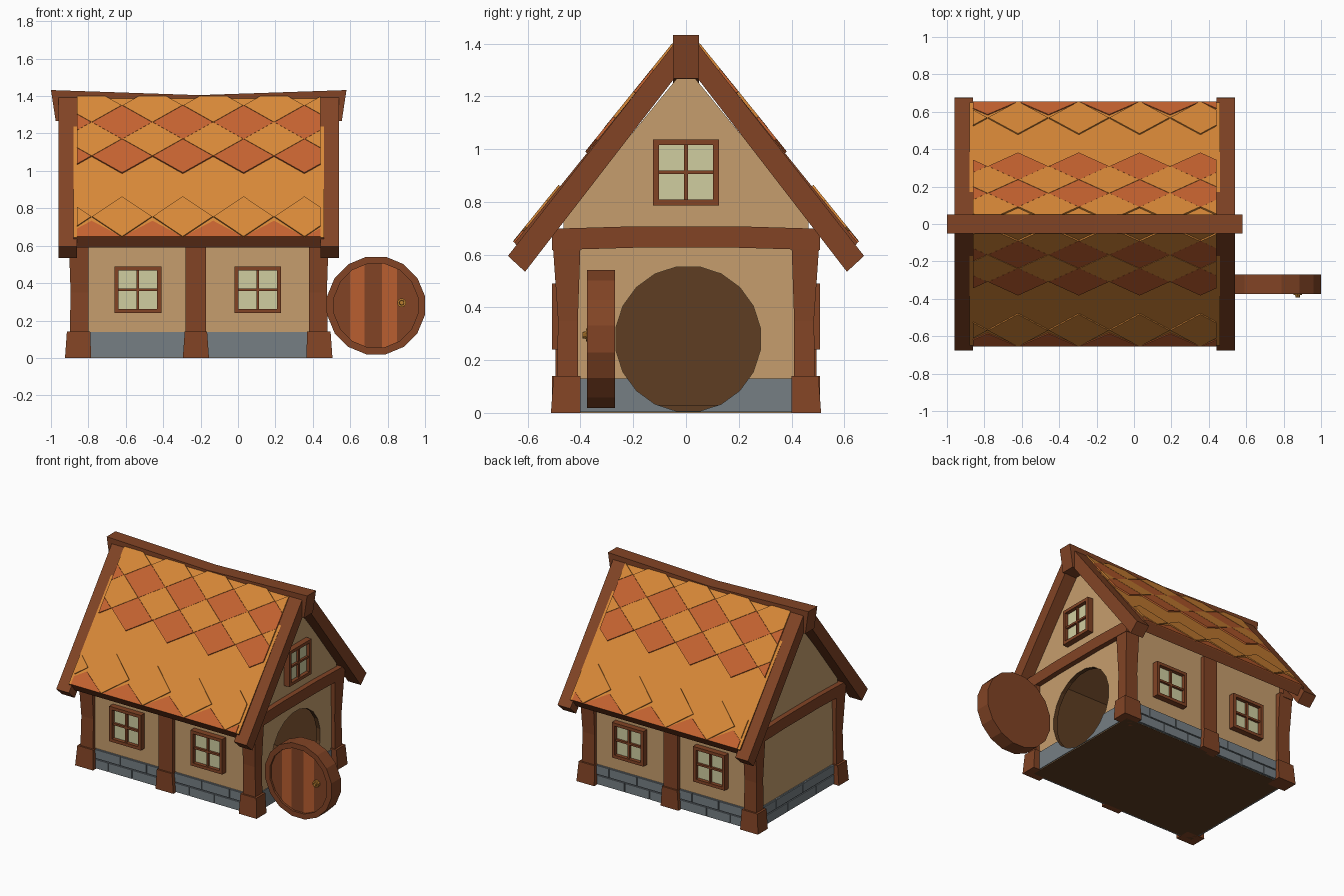
import bpy, bmesh, math
from mathutils import Vector

if "Cube" in bpy.data.objects:
    bpy.data.objects.remove(bpy.data.objects["Cube"])


def material(name, rgb):
    lin = [((c / 255 + 0.055) / 1.055) ** 2.4 for c in rgb] + [1]
    m = bpy.data.materials.new(name)
    m.use_nodes = True
    m.diffuse_color = lin
    m.node_tree.nodes["Principled BSDF"].inputs["Base Color"].default_value = lin
    return m


wood = material("timber brown", (130, 68, 37))
plaster = material("tan plaster", (198, 158, 109))
stone = material("grey stone", (118, 127, 132))
glass = material("pale window", (208, 206, 160))
orange = material("orange tile", (217, 137, 56))
red = material("red tile", (198, 99, 48))
plank = material("door plank", (186, 94, 48))
dark = material("dark interior", (94, 61, 34))
gold = material("brass", (186, 126, 48))

MID = -0.21                     # middle of the house along x
TILE_X = (-0.86, 0.44)
EAVE_Y, EAVE_Z, SLOPE = 0.65, 0.645, 1.238


def finish(name, bm, *mats):
    bmesh.ops.recalc_face_normals(bm, faces=bm.faces)
    me = bpy.data.meshes.new(name)
    bm.to_mesh(me)
    bm.free()
    for m in mats:
        me.materials.append(m)
    ob = bpy.data.objects.new(name, me)
    bpy.context.collection.objects.link(ob)
    return ob


def loft(bm, sections):
    """Skin matching closed sections and cap both ends."""
    rings = [[bm.verts.new(p) for p in s] for s in sections]
    for a, b in zip(rings, rings[1:]):
        for i in range(len(a)):
            j = (i + 1) % len(a)
            bm.faces.new((a[i], a[j], b[j], b[i]))
    bm.faces.new(rings[0])
    bm.faces.new(rings[-1])


def rect(x0, x1, y0, y1, z):
    return [(x0, y0, z), (x1, y0, z), (x1, y1, z), (x0, y1, z)]


def add_box(bm, x0, x1, y0, y1, z0, z1):
    loft(bm, [rect(x0, x1, y0, y1, z0), rect(x0, x1, y0, y1, z1)])


def box(name, mat, *dims):
    bm = bmesh.new()
    add_box(bm, *dims)
    return finish(name, bm, mat)


def prism(name, mat, half, x0, x1):
    """Extrude a (y, z) half outline, mirrored in y, along x."""
    full = half + [(-y, z) for y, z in reversed(half) if y > 0]
    bm = bmesh.new()
    loft(bm, [[(x, y, z) for y, z in full] for x in (x0, x1)])
    return finish(name, bm, mat)


def disc(x, y, z, r, n, axis):
    pts = []
    for i in range(n):
        a = math.tau * (i + 0.5) / n
        c, s = r * math.cos(a), r * math.sin(a)
        pts.append((x, y + c, z + s) if axis == "x" else (x + c, y, z + s))
    return pts


def cut(ob, cutter):
    mod = ob.modifiers.new("cut", "BOOLEAN")
    mod.operation, mod.solver, mod.object = "DIFFERENCE", "EXACT", cutter
    mod.material_mode = "TRANSFER"
    bpy.context.view_layer.objects.active = ob
    bpy.ops.object.modifier_apply(modifier=mod.name)


# Hollow walls with a round doorway
walls = prism("walls", plaster, [(0.465, 0), (0.465, 0.74), (0, 1.31)], -0.87, 0.45)
room = prism("room_cutter", dark, [(0.43, 0.03), (0.43, 0.71), (0, 1.25)], -0.84, 0.42)
bm = bmesh.new()
loft(bm, [disc(x, 0.008, 0.28, 0.277, 20, "x") for x in (0.3, 0.6)])
doorway = finish("doorway_cutter", bm, dark)
door_base = box("door_end_stone", stone, 0.44, 0.456, -0.42, 0.42, 0.004, 0.13)
cut(walls, room)
cut(walls, doorway)
cut(door_base, doorway)
for cutter in (room, doorway):
    bpy.data.objects.remove(cutter)
# Dark underside
names = [m.name if m else "" for m in walls.data.materials]
for p in walls.data.polygons:
    if p.normal.z < -0.9 and p.center.z < 0.005:
        p.material_index = names.index(dark.name)

# Stone footing in two staggered courses
bm = bmesh.new()
for s in (-1, 1):
    for x0, x1 in ((-0.80, -0.28), (-0.17, 0.38)):
        y = sorted((s * 0.44, s * 0.472))
        add_box(bm, x0, x1, *y, 0.002, 0.138)
        y = sorted((s * 0.46, s * 0.48))
        for row, joints in enumerate(((0, 0.22, 0.58, 1), (0, 0.4, 0.8, 1))):
            for a, b in zip(joints, joints[1:]):
                w = x1 - x0
                add_box(bm, x0 + a * w + 0.003, x0 + b * w - 0.003, *y,
                        0.004 + row * 0.07, 0.066 + row * 0.07)
for row, joints in enumerate(((-0.41, -0.2, 0.12, 0.41), (-0.41, -0.05, 0.25, 0.41))):
    for a, b in zip(joints, joints[1:]):
        add_box(bm, -0.885, -0.86, a + 0.003, b - 0.003,
                0.004 + row * 0.07, 0.066 + row * 0.07)
add_box(bm, -0.877, -0.86, -0.42, 0.42, 0.002, 0.138)
finish("stone_footing", bm, stone)

# Corner posts, flared at the head, with wider feet
for sx, end in ((-1, "back"), (1, "door")):
    for sy, side in ((-1, "front"), (1, "rear")):
        def post_ring(out_x, in_x, out_y, in_y, z):
            xs = sorted((MID + sx * out_x, MID + sx * in_x))
            ys = sorted((sy * out_y, sy * in_y))
            return rect(*xs, *ys, z)
        bm = bmesh.new()
        loft(bm, [post_ring(0.69, 0.59, 0.49, 0.41, 0.1),
                  post_ring(0.685, 0.59, 0.485, 0.41, 0.35),
                  post_ring(0.695, 0.59, 0.505, 0.40, 0.64)])
        loft(bm, [post_ring(0.715, 0.575, 0.512, 0.40, 0),
                  post_ring(0.705, 0.58, 0.502, 0.40, 0.14)])
        finish(f"{end}_{side}_post", bm, wood)

# Middle posts of the long walls
for s in (-1, 1):
    bm = bmesh.new()
    ys = sorted((s * 0.44, s * 0.495))
    add_box(bm, -0.28, -0.17, *ys, 0.1, 0.68)
    ys = sorted((s * 0.44, s * 0.507))
    loft(bm, [rect(-0.295, -0.155, *ys, 0), rect(-0.285, -0.165, *ys, 0.14)])
    finish("front_middle_post" if s < 0 else "rear_middle_post", bm, wood)

# Arched tie beams on both gables
for x0, x1, end in ((0.41, 0.487, "door"), (-0.907, -0.83, "back")):
    bm = bmesh.new()
    loft(bm, [[(x0, y, 0.617 + d), (x1, y, 0.617 + d), (x1, y, 0.698 + d), (x0, y, 0.698 + d)]
              for y, d in ((-0.507, 0), (-0.2, 0.009), (0.2, 0.009), (0.507, 0))])
    finish(f"{end}_tie_beam", bm, wood)


# Windows: u runs along the wall, depth runs outward
def window(name, place, u, z, half=0.125):
    frame, panes = bmesh.new(), bmesh.new()
    t, m = 0.022, 0.007
    bars = [(-half, half, half - t, half), (-half, half, -half, t - half),
            (-half, t - half, -half, half), (half - t, half, -half, half)]
    for a, b, c, d in bars:
        add_box(frame, *place(u + a, u + b, 0.042), z + c, z + d)
    add_box(frame, *place(u - m, u + m, 0.032), z - half + t, z + half - t)
    add_box(frame, *place(u - half + t, u + half - t, 0.032), z - m, z + m)
    add_box(panes, *place(u - half + t, u + half - t, 0.016), z - half + t, z + half - t)
    finish(name + "_frame", frame, wood)
    finish(name + "_panes", panes, glass)


for i, u in enumerate((-0.535, 0.105), 1):
    window(f"front_window_{i}", lambda a, b, d: (a, b, -0.465 - d, -0.46), u, 0.365)
    window(f"rear_window_{i}", lambda a, b, d: (a, b, 0.46, 0.465 + d), u, 0.365)
window("gable_window", lambda a, b, d: (0.445, 0.45 + d, a, b), 0, 0.912)

# Roof slab: orange above, timber at the eaves and below
roof = prism("roof_slab", orange, [(0, 1.345), (0.61, 0.59), (EAVE_Y, EAVE_Z), (0.04, 1.40)],
             -0.88, 0.46)
roof.data.materials.append(wood)
for p in roof.data.polygons:
    p.material_index = 0 if p.normal.z > 0.3 else 1

# Gable boards
for x0, x1, end in ((-0.96, -0.86, "back"), (0.44, 0.54, "door")):
    prism(f"{end}_gable_boards", wood,
          [(0, 1.325), (0.61, 0.535), (0.675, 0.595), (0.04, 1.405)], x0, x1)

# Sagging ridge beam
bm = bmesh.new()
loft(bm, [[(x + lean, -0.05, low), (x + lean, 0.05, low), (x, 0.05, top), (x, -0.05, top)]
          for x, lean, low, top in ((-1.0, 0.025, 1.268, 1.432), (MID, 0, 1.25, 1.405),
                                    (0.58, -0.025, 1.268, 1.432))])
finish("ridge_beam", bm, wood)


# Diamond tiles lying on each slope, clipped to the roof field
def tile_row(name, side, mat, zc, h, shift, lift):
    bm = bmesh.new()
    normal = Vector((0, side * SLOPE, 1)).normalized()
    for k in range(-1, 6):
        x, w = -0.62 + 0.325 * (k + shift), 0.16
        pts = [(x - w, zc), (x, zc - h), (x + w, zc), (x, zc + h)]
        bm.faces.new([bm.verts.new((px, side * (EAVE_Y - (pz - EAVE_Z) / SLOPE), pz))
                      for px, pz in pts])
    for co, no in (((TILE_X[0], 0, 0), (-1, 0, 0)), ((TILE_X[1], 0, 0), (1, 0, 0)),
                   ((0, 0, EAVE_Z), (0, 0, -1)), ((0, 0, 1.395), (0, 0, 1))):
        bmesh.ops.bisect_plane(bm, geom=bm.verts[:] + bm.edges[:] + bm.faces[:],
                               plane_co=co, plane_no=no, clear_outer=True)
    new = bmesh.ops.extrude_face_region(bm, geom=bm.faces[:])["geom"]
    bmesh.ops.translate(bm, vec=normal * lift,
                        verts=[v for v in new if isinstance(v, bmesh.types.BMVert)])
    finish(name, bm, mat)


rows = [("eave", red, EAVE_Z, 0.085, 0.5, 0.006), ("lower", orange, 0.752, 0.107, 0, 0.008),
        ("red_middle", red, 1.075, 0.09, 0, 0.009), ("orange_middle", orange, 1.165, 0.09, 0.5, 0.01),
        ("red_upper", red, 1.255, 0.09, 0, 0.009), ("orange_upper", orange, 1.345, 0.09, 0.5, 0.01)]
for side, label in ((-1, "front"), (1, "rear")):
    for row, *spec in rows:
        tile_row(f"{label}_{row}_tiles", side, *spec)

# Round door standing open: rim, recessed planks and knob
DX, DZ = 0.738, 0.28
bm = bmesh.new()
loft(bm, [disc(DX, y, DZ, r, 16, "y") for y, r in
          ((-0.27, 0.23), (-0.27, 0.266), (-0.375, 0.266), (-0.375, 0.228), (-0.36, 0.228))])
for x in (0.60, 0.675, 0.77, 0.85):
    faces = [f for f in bm.faces if len(f.verts) > 4]
    edges = {e for f in faces for e in f.edges}
    verts = {v for f in faces for v in f.verts}
    bmesh.ops.bisect_plane(bm, geom=faces + list(edges) + list(verts),
                           plane_co=(x, 0, 0), plane_no=(1, 0, 0))
door = finish("round_door", bm, wood, plank)
for p in door.data.polygons:
    x = p.center.x
    if abs(p.center.y + 0.36) < 0.001 and (0.60 < x < 0.675 or 0.77 < x < 0.85):
        p.material_index = 1

bm = bmesh.new()
loft(bm, [disc(0.875, y, 0.295, r, 10, "y") for y, r in
          ((-0.355, 0.024), (-0.38, 0.024), (-0.38, 0.014), (-0.392, 0.012))])
knob = finish("door_knob", bm, gold)
